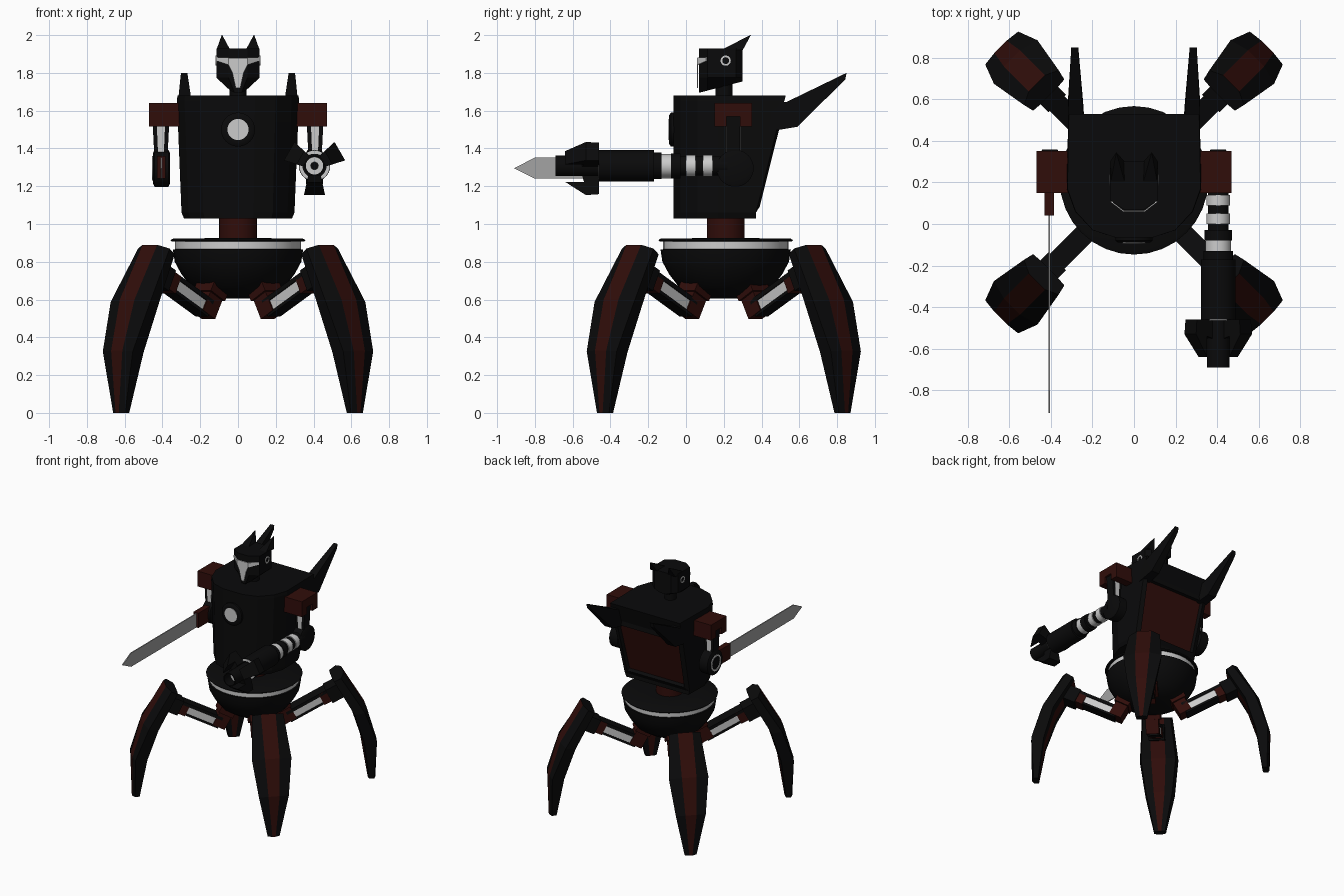
import bpy, bmesh
from math import cos, sin, pi, radians
from mathutils import Vector

if "Cube" in bpy.data.objects:
    bpy.data.objects.remove(bpy.data.objects["Cube"])

def material(name, rgb):
    m = bpy.data.materials.new(name)
    m.diffuse_color = (*rgb, 1)
    m.use_nodes = True
    m.node_tree.nodes["Principled BSDF"].inputs["Base Color"].default_value = m.diffuse_color
    return m

BLACK = material("black_armour", (0.003, 0.003, 0.0032))
RED = material("dark_red", (0.03, 0.004, 0.003))
STEEL = material("steel", (0.37, 0.37, 0.37))
CY = 0.21  # y of the body axis

def finish(name, bm, mats, smooth=False):
    bmesh.ops.recalc_face_normals(bm, faces=bm.faces)
    me = bpy.data.meshes.new(name)
    bm.to_mesh(me)
    bm.free()
    ob = bpy.data.objects.new(name, me)
    bpy.context.collection.objects.link(ob)
    for m in mats:
        if m:
            me.materials.append(m)
    if smooth:
        bpy.ops.object.select_all(action='DESELECT')
        ob.select_set(True)
        bpy.context.view_layer.objects.active = ob
        bpy.ops.object.shade_smooth_by_angle(angle=radians(35))
    return ob

def loft(name, rings, mats, red_columns=(), smooth=False, loop=False, edit=None):
    """Skin a list of equal-length rings; ends are capped unless looped."""
    bm = bmesh.new()
    vs = [[bm.verts.new(p) for p in ring] for ring in rings]
    n = len(vs[0])
    pairs = list(zip(vs, vs[1:])) + ([(vs[-1], vs[0])] if loop else [])
    for a, b in pairs:
        for i in range(n):
            j = (i + 1) % n
            f = bm.faces.new((a[i], a[j], b[j], b[i]))
            f.material_index = 1 if i in red_columns else 0
    if not loop:
        bm.faces.new(vs[0])
        bm.faces.new(vs[-1])
    if edit:
        bmesh.ops.recalc_face_normals(bm, faces=bm.faces)
        edit(bm)
    return finish(name, bm, mats, smooth)

def lathe(name, profile, mat, origin, axis=(0, 0, 1), loop=False, seg=32):
    """Revolve (radius, distance along axis) points."""
    q = Vector(axis).to_track_quat('Z', 'Y')
    rings = [[Vector(origin) + q @ Vector((r * cos(2 * pi * k / seg), r * sin(2 * pi * k / seg), h))
              for k in range(seg)] for r, h in profile]
    return loft(name, rings, [mat], smooth=True, loop=loop)

def tube(name, r0, r1, h0, h1, mat, origin, axis):
    return lathe(name, [(r1, h0), (r1, h1), (r0, h1), (r0, h0)], mat, origin, axis, loop=True)

def prism(name, profile, x0, x1, mat):
    """Extrude a (y, z) outline along x."""
    return loft(name, [[(x, y, z) for y, z in profile] for x in (x0, x1)], [mat])

# Pelvis bowl, light band, lid and waist
O = (0, CY, 0)
lathe("pelvis_bowl", [(.10, .605), (.18, .625), (.25, .67), (.30, .735), (.335, .80), (.345, .865), (.30, .87)], BLACK, O)
lathe("pelvis_band", [(.333, .86), (.333, .912)], None, O)
lathe("pelvis_lid", [(.35, .907), (.357, .915), (.345, .922), (.15, .925)], BLACK, O)
lathe("waist", [(.1, .90), (.1, 1.06)], RED, O)

# Torso: rounded front, sloping back with a recessed red panel
half = [(.09, -.065), (.2, -.03), (.285, .06), (.325, .17)]
def torso_ring(z, s):
    back = max(.37, .52 - .27 * (1.65 - z))
    pts = [(x * s, y) for x, y in half] + [(.318 * s, back)]
    return [(x, y, z) for x, y in pts] + [(-x, y, z) for x, y in reversed(pts)]

def recess(bm):
    f = max((f for f in bm.faces if f.normal.y > .8 and f.calc_center_median().z < 1.5), key=lambda f: f.calc_area())
    bmesh.ops.inset_region(bm, faces=[f], thickness=.05, depth=.012)
    bmesh.ops.inset_region(bm, faces=[f], thickness=.012, depth=-.025)
    f.material_index = 1

loft("torso", [torso_ring(1.03, .88), torso_ring(1.06, .92), torso_ring(1.54, .98),
               torso_ring(1.655, .995), torso_ring(1.68, .985)], [BLACK, RED], edit=recess)

# Chest lamp
lathe("chest_lamp_rim", [(.09, .0), (.09, .025), (.075, .035), (.06, .035)], BLACK, (0, -.055, 1.5), (0, -1, 0))
lathe("chest_lamp", [(.056, .0), (.056, .038)], None, (0, -.055, 1.5), (0, -1, 0))

# Neck and head
lathe("neck", [(.045, 1.66), (.045, 1.80)], BLACK, (0, .2, 0), seg=16)
plan = [(.05, .07), (.115, .115), (.115, .265), (.075, .30)]
plan = plan + [(-x, y) for x, y in reversed(plan)]
loft("head", [[(x * .36, y, 1.695 + .26 * (y - .07)) for x, y in plan],
              [(x, y, 1.775) for x, y in plan],
              [(x, y, 1.93) for x, y in plan]], [BLACK])

# T-shaped visor wrapped over the front of the head
bm = bmesh.new()
centre = [(.05, 1.88), (.05, 1.842), (.03, 1.80), (.012, 1.72)]
centre = centre + [(-x, z) for x, z in reversed(centre)]
bm.faces.new([bm.verts.new((x, .058, z)) for x, z in centre])
for s in (1, -1):
    bm.faces.new([bm.verts.new(p) for p in ((s * .05, .058, 1.88), (s * .113, .106, 1.883),
                                            (s * .113, .106, 1.863), (s * .05, .058, 1.842))])
bmesh.ops.remove_doubles(bm, verts=bm.verts, dist=.0005)
visor = finish("visor", bm, [None])
visor.modifiers.new("thickness", 'SOLIDIFY').thickness = .006

for s, side in ((-1, "right"), (1, "left")):
    # Ear, ear ring and back spike
    base = [(s * .04, .185, 1.92), (s * .115, .185, 1.92), (s * .115, .30, 1.92), (s * .045, .30, 1.92)]
    tip = Vector((s * .085, .345, 2.003))
    loft(side + "_ear", [base, [tip.lerp(Vector(p), .04) for p in base]], [BLACK])
    tube(side + "_ear_ring", .018, .027, 0, .006, None, (s * .113, .21, 1.865), (s, 0, 0))
    loft(side + "_back_spike", [
        [(s * x0, y0, z0), (s * x1, y0, z0), (s * x1, y1, z1), (s * x0, y1, z1)]
        for x0, x1, y0, z0, y1, z1 in ((.235, .315, .46, 1.65, .44, 1.49), (.245, .318, .53, 1.645, .59, 1.515),
                                       (.268, .302, .85, 1.80, .843, 1.765))], [BLACK])

    # Shoulder block with a slot for the arm
    slot = [(.15, 1.515), (.215, 1.515), (.215, 1.57), (.285, 1.57), (.285, 1.515), (.35, 1.515), (.35, 1.64), (.15, 1.64)]
    prism(side + "_shoulder", slot, s * .30, s * .47, RED)

    # Tapered upper arm with light core, and elbow disc
    def arm(name, x_top, x_low, d, mat):
        loft(name, [[(s * .408 + i * hx, .25 + j * d, z) for i, j in ((-1, -1), (1, -1), (1, 1), (-1, 1))]
                    for hx, z in ((x_top, 1.575), (x_low, 1.34))], [mat])
    arm(side + "_upper_arm", .046, .034, .036, BLACK)
    arm(side + "_upper_arm_core", .024, .014, .038, None)
    elbow = (s * .405, .26, 1.295)
    lathe(side + "_elbow", [(.08, -.045), (.098, -.037), (.098, .037), (.08, .045)], BLACK, elbow, (s, 0, 0))
    if s < 0:
        tube("right_elbow_ring", .052, .064, .04, .05, None, elbow, (s, 0, 0))

# Sword
prism("sword_grip", [(.04, 1.24), (.2, 1.24), (.2, 1.36), (.04, 1.36)], -.43, -.385, RED)
prism("sword_blade", [(.1, 1.24), (.1, 1.352), (-.8, 1.352), (-.91, 1.295), (-.8, 1.24)], -.411, -.403, STEEL)

# Gun forearm: stacked black and light cylinders pointing forward
G, F = (.405, 0, 1.308), (0, -1, 0)
for name, r, a, b, mat in (("gun_core", .05, -.22, .2, BLACK), ("gun_band_a", .057, -.14, -.09, None),
                           ("gun_band_b", .057, -.05, .0, None), ("gun_collar", .066, .03, .08, BLACK),
                           ("gun_band_c", .062, .08, .13, None), ("gun_wrist", .07, .13, .18, BLACK),
                           ("gun_sleeve", .083, .17, .46, BLACK)):
    lathe(name, [(r, a), (r, b)], mat, G, F)
tube("gun_barrel", .046, .054, .45, .69, BLACK, G, F)
tube("gun_sleeve_ring", .064, .08, .458, .464, None, G, F)
tube("gun_muzzle_ring", .02, .046, .60, .61, None, G, F)

# Three claws around the barrel
claw = [(.05, .46), (.15, .46), (.155, .53), (.085, .64), (.085, .54), (.05, .55)]
for k, a in enumerate((30, 150, 270)):
    a = radians(a)
    loft(f"gun_claw_{k + 1}", [[(G[0] + p * cos(a) - w * (.4 + 4 * p) * sin(a), -d, G[2] + p * sin(a) + w * (.4 + 4 * p) * cos(a))
                                for p, d in claw] for w in (-.055, .055)], [BLACK])

# Legs: four copies at 45 degrees
def shell_ring(P, r, z, red, edge, back, depth, drop):
    sec = [(r, -red, z), (r, red, z), (r - back, edge, z - drop * .4), (r - depth, edge * .9, z - drop),
           (r - depth - .004, red, z - drop), (r - depth - .004, -red, z - drop),
           (r - depth, -edge * .9, z - drop), (r - back, -edge, z - drop * .4)]
    return [P(*p) for p in sec]

for k in range(4):
    a = pi / 4 + k * pi / 2
    cy = CY if k < 2 else CY - .02
    def P(r, t, z):
        return (r * cos(a) - t * sin(a), cy + r * sin(a) + t * cos(a), z)

    def beam(name, p0, p1, lo, hi, wide, mat):
        d = Vector((p1[0] - p0[0], p1[1] - p0[1])).normalized()
        loft(f"{name}_{k + 1}", [[P(r - d.y * u, v * wide, z + d.x * u)
                                  for u, v in ((lo, -1), (hi, -1), (hi, 1), (lo, 1))] for r, z in (p0, p1)], [mat])

    beam("hip_mount", (.16, .72), (.215, .62), -.06, .06, .065, RED)
    beam("hip_joint", (.20, .64), (.265, .52), -.05, .05, .05, RED)
    beam("leg_link", (.25, .55), (.54, .70), -.03, .03, .042, None)
    beam("leg_rail_top", (.25, .55), (.56, .71), .026, .05, .05, BLACK)
    beam("leg_rail_bottom", (.25, .55), (.56, .71), -.045, -.028, .046, BLACK)
    beam("knee_joint", (.495, .678), (.57, .715), -.052, .048, .05, RED)
    beam("knee_bracket", (.55, .70), (.66, .755), -.06, .06, .06, BLACK)
    loft(f"leg_shell_{k + 1}", [shell_ring(P, .66, .89, .055, .118, .03, .08, .05),
                                shell_ring(P, .83, .60, .055, .148, .025, .10, .03),
                                shell_ring(P, .908, .33, .042, .112, .008, .10, .01),
                                shell_ring(P, .905, .0, .012, .045, .015, .05, 0)], [BLACK, RED], red_columns=(0, 4))
